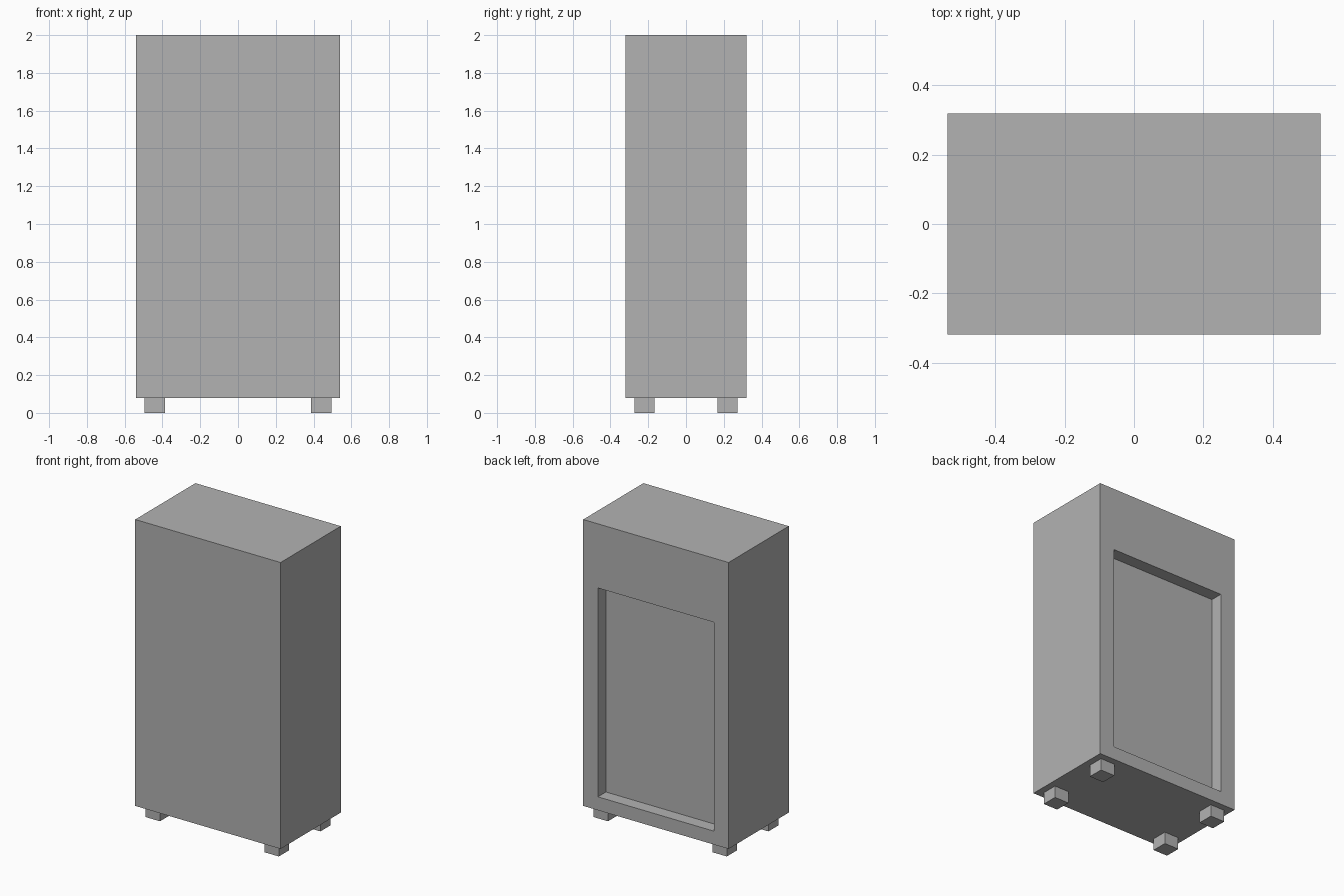
import bpy
import bmesh
from mathutils import Vector

if "Cube" in bpy.data.objects:
    bpy.data.objects.remove(bpy.data.objects["Cube"])

grey = bpy.data.materials.new("plain_grey")
grey.diffuse_color = (0.448, 0.448, 0.448, 1.0)
grey.use_nodes = True
grey.node_tree.nodes["Principled BSDF"].inputs["Base Color"].default_value = grey.diffuse_color

HALF_X, HALF_Y = 0.539, 0.319
BASE_Z, TOP_Z = 0.08, 2.0


def box_mesh(bm, lo, hi):
    """Add an axis-aligned box between two corners."""
    lo, hi = Vector(lo), Vector(hi)
    verts = bmesh.ops.create_cube(bm, size=1.0)["verts"]
    bmesh.ops.scale(bm, vec=hi - lo, verts=verts)
    bmesh.ops.translate(bm, vec=(lo + hi) / 2, verts=verts)


def finish(bm, name):
    mesh = bpy.data.meshes.new(name)
    bm.normal_update()
    bm.to_mesh(mesh)
    bm.free()
    mesh.materials.append(grey)
    obj = bpy.data.objects.new(name, mesh)
    bpy.context.collection.objects.link(obj)
    return obj


# Cabinet body with a panel recessed into its back face
OPEN_X, OPEN_LOW, OPEN_HIGH, DEPTH = 0.43, 0.17, 1.57, 0.085
bm = bmesh.new()
box_mesh(bm, (-HALF_X, -HALF_Y, BASE_Z), (HALF_X, HALF_Y, TOP_Z))
bm.normal_update()
back = max(bm.faces, key=lambda f: f.normal.y)
bmesh.ops.inset_individual(bm, faces=[back], thickness=0.1)
for v in back.verts:  # shape the opening
    v.co.x = OPEN_X if v.co.x > 0 else -OPEN_X
    v.co.z = OPEN_HIGH if v.co.z > 1.0 else OPEN_LOW
panel = bmesh.ops.extrude_discrete_faces(bm, faces=[back])["faces"][0]
for v in panel.verts:
    v.co.y -= DEPTH
bmesh.ops.recalc_face_normals(bm, faces=bm.faces)
finish(bm, "cabinet_body")

# Four square feet
FOOT_X, FOOT_Y, FOOT_R = 0.441, 0.22, 0.0535
for side, sx in (("left", -1), ("right", 1)):
    for end, sy in (("front", -1), ("back", 1)):
        x, y = sx * FOOT_X, sy * FOOT_Y
        bm = bmesh.new()
        box_mesh(bm, (x - FOOT_R, y - FOOT_R, 0), (x + FOOT_R, y + FOOT_R, BASE_Z))
        finish(bm, f"{end}_{side}_foot")
